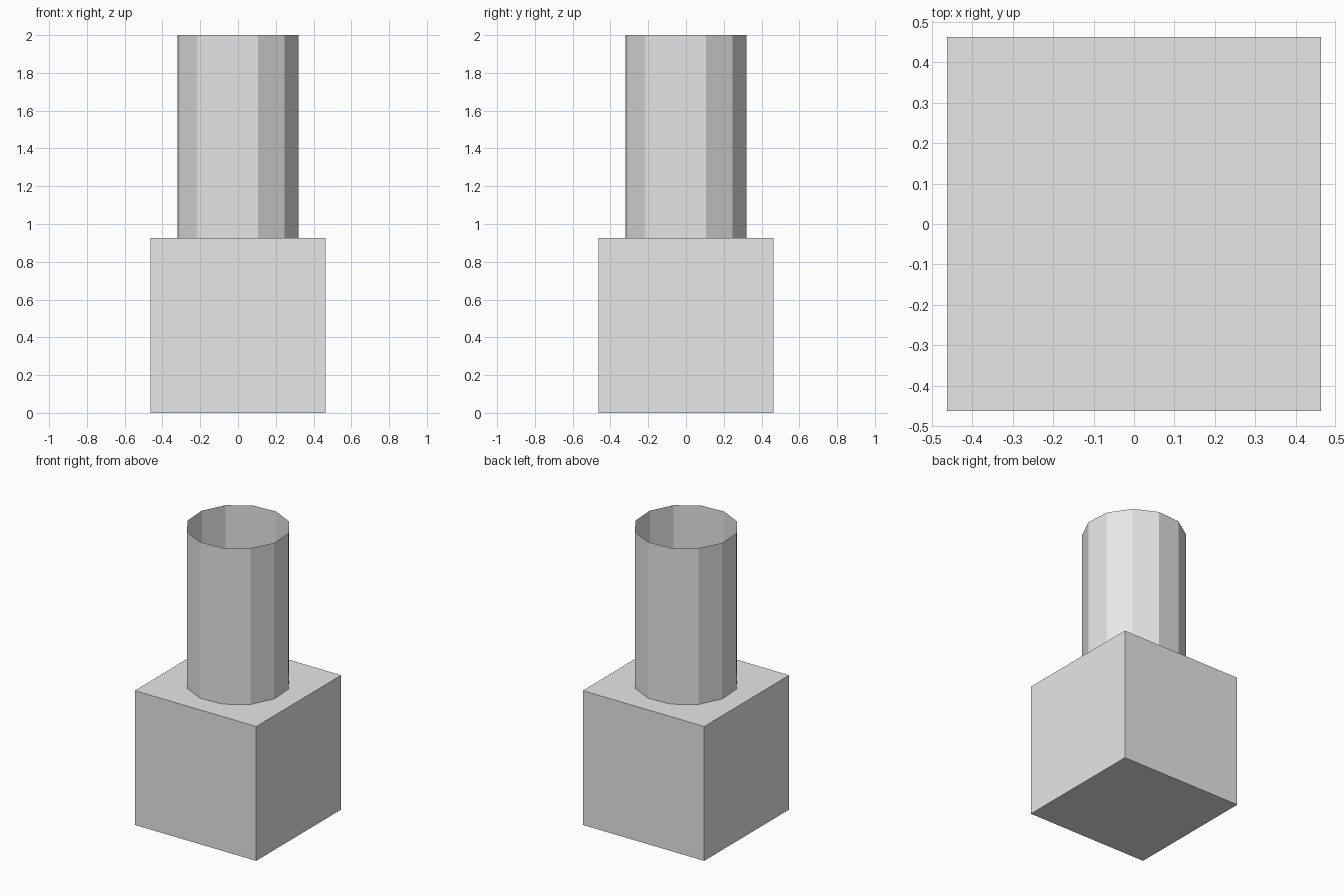
import bpy, bmesh, math
from mathutils import Matrix

if "Cube" in bpy.data.objects:
    bpy.data.objects.remove(bpy.data.objects["Cube"])

grey = bpy.data.materials.new("light_grey")
grey.diffuse_color = (0.8, 0.8, 0.8, 1)
grey.use_nodes = True
grey.node_tree.nodes["Principled BSDF"].inputs["Base Color"].default_value = grey.diffuse_color

BOX = 0.925      # edge length of the base cube
TOP = 2.0        # height of the tube rim
RADIUS = 0.328


def make_object(name, bm):
    mesh = bpy.data.meshes.new(name)
    bm.to_mesh(mesh)
    bm.free()
    mesh.materials.append(grey)
    obj = bpy.data.objects.new(name, mesh)
    bpy.context.collection.objects.link(obj)
    return obj


# Solid cube base
bm = bmesh.new()
bmesh.ops.create_cube(bm, size=BOX, matrix=Matrix.Translation((0, 0, BOX / 2)))
make_object("cube_base", bm)

# Twelve-sided open tube with thin walls, standing on the base
bm = bmesh.new()
place = Matrix.Translation((0, 0, (BOX + TOP) / 2)) @ Matrix.Rotation(math.radians(18.6), 4, 'Z')
bmesh.ops.create_cone(bm, cap_ends=False, segments=12, radius1=RADIUS, radius2=RADIUS,
                      depth=TOP - BOX, matrix=place)
make_object("open_tube", bm)
